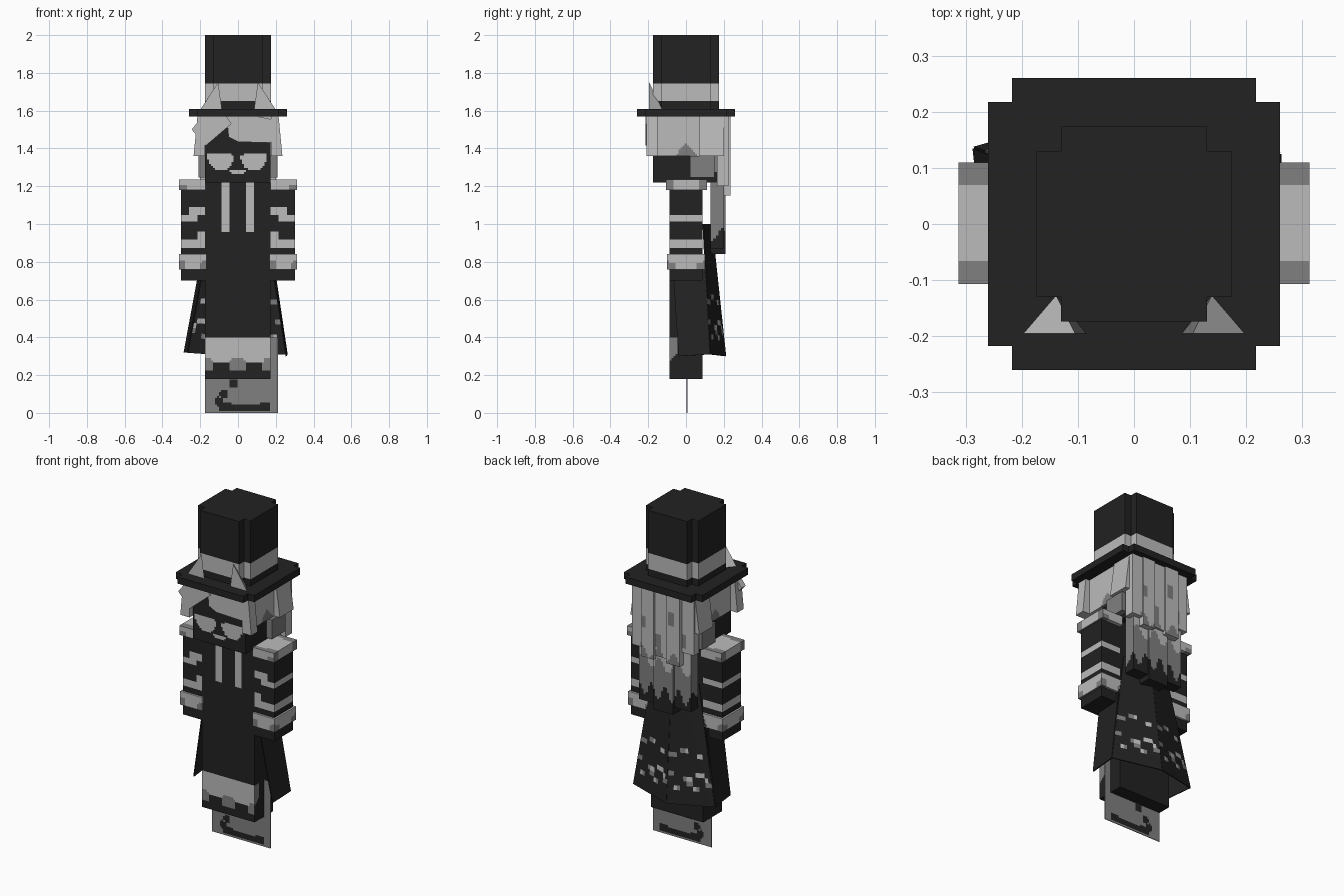
import bpy, bmesh, math
from mathutils import Vector

if "Cube" in bpy.data.objects:
    bpy.data.objects.remove(bpy.data.objects["Cube"])


def material(name, v):
    m = bpy.data.materials.new(name)
    m.diffuse_color = (v, v, v, 1)
    m.use_nodes = True
    m.node_tree.nodes["Principled BSDF"].inputs["Base Color"].default_value = m.diffuse_color
    return m


MATS = [material("black", 0.016), material("light_grey", 0.50), material("mid_grey", 0.215)]
BLACK, LIGHT, MID = 0, 1, 2


def finish(name, bm, normals=True):
    bmesh.ops.remove_doubles(bm, verts=bm.verts, dist=1e-5)
    if normals:
        bmesh.ops.recalc_face_normals(bm, faces=bm.faces)
    me = bpy.data.meshes.new(name)
    bm.to_mesh(me)
    bm.free()
    for m in MATS:
        me.materials.append(m)
    ob = bpy.data.objects.new(name, me)
    bpy.context.collection.objects.link(ob)
    return ob


def grid(bm, a, b, c, d, nu, nv, rule):
    """Fill a quad (bottom left, bottom right, top right, top left) with coloured cells."""
    a, b, c, d = map(Vector, (a, b, c, d))
    P = lambda u, v: a.lerp(b, u).lerp(d.lerp(c, u), v)
    vs = [[bm.verts.new(P(i / nu, j / nv)) for i in range(nu + 1)] for j in range(nv + 1)]
    for j in range(nv):
        for i in range(nu):
            f = bm.faces.new((vs[j][i], vs[j][i + 1], vs[j + 1][i + 1], vs[j + 1][i]))
            f.material_index = rule(i, j, f.calc_center_median())


def box(name, x, y, z, colour, cell=None):
    """Box; colour is an index, or a rule (position, side) sampled on square cells."""
    bm = bmesh.new()
    n = [max(1, round((r[1] - r[0]) / cell)) if cell else 1 for r in (x, y, z)]
    (x0, x1), (y0, y1), (z0, z1) = x, y, z
    sides = {
        "front": ((x0, y0, z0), (x1, y0, z0), (x1, y0, z1), (x0, y0, z1), n[0], n[2]),
        "back": ((x1, y1, z0), (x0, y1, z0), (x0, y1, z1), (x1, y1, z1), n[0], n[2]),
        "right": ((x1, y0, z0), (x1, y1, z0), (x1, y1, z1), (x1, y0, z1), n[1], n[2]),
        "left": ((x0, y1, z0), (x0, y0, z0), (x0, y0, z1), (x0, y1, z1), n[1], n[2]),
        "top": ((x0, y0, z1), (x1, y0, z1), (x1, y1, z1), (x0, y1, z1), n[0], n[1]),
        "bottom": ((x0, y1, z0), (x1, y1, z0), (x1, y0, z0), (x0, y0, z0), n[0], n[1]),
    }
    for side, q in sides.items():
        grid(bm, *q, lambda i, j, p: colour(p, side) if callable(colour) else colour)
    return finish(name, bm)


def prism(name, pts, lo, hi, colour, axis="z"):
    """Extrude an outline along z (points are x, y) or along y (points are x, z)."""
    bm = bmesh.new()
    P = (lambda p, h: (p[0], p[1], h)) if axis == "z" else (lambda p, h: (p[0], h, p[1]))
    f = bm.faces.new([bm.verts.new(P(p, lo)) for p in pts])
    r = bmesh.ops.extrude_face_region(bm, geom=[f])
    step = Vector(P((0, 0), hi - lo))
    bmesh.ops.translate(bm, vec=step, verts=[v for v in r["geom"] if isinstance(v, bmesh.types.BMVert)])
    for f in bm.faces:
        f.material_index = colour
    return finish(name, bm)


def panel(name, quad, nu, nv, rule, thick=0.006):
    bm = bmesh.new()
    grid(bm, *quad, nu, nv, rule)
    ob = finish(name, bm, False)
    m = ob.modifiers.new("thickness", "SOLIDIFY")
    m.thickness, m.offset = thick, 0
    return ob


def notched(r, k):
    """Square outline with its corners cut out."""
    q = [(r, -k), (r, k), (k, k), (k, r)]
    return q + [(-k, r), (-k, k), (-r, k), (-r, -k), (-k, -k), (-k, -r), (k, -r), (k, -k)]


# top hat
prism("hat_brim", notched(0.26, 0.217), 1.57, 1.61, BLACK)
for name, lo, hi, c in (("hat_base", 1.61, 1.65, BLACK), ("hat_band", 1.65, 1.745, LIGHT),
                        ("hat_crown", 1.745, 2.0, BLACK)):
    prism(name, notched(0.174, 0.13), lo, hi, c)

# ears standing on the brim
for s in (-1, 1):
    bm = bmesh.new()
    base = [bm.verts.new((s * x, y, 1.605)) for x, y in ((0.2, -0.195), (0.085, -0.195), (0.14, -0.125))]
    tip = bm.verts.new((s * 0.105, -0.195, 1.75))
    bm.faces.new(base)
    for i in range(3):
        f = bm.faces.new((base[i], base[(i + 1) % 3], tip))
        f.material_index = MID if i == 1 else LIGHT
    finish("ear", bm)


# head with painted face
def head_rule(p, side):
    x, y, z = p
    if side == "front":
        eye = ((abs(x + 0.004) - 0.086) / 0.071) ** 2 + ((z - 1.365) / 0.083) ** 2 < 1
        if eye and z < 1.372 - 0.15 * max(0, 0.06 - abs(x)):
            return LIGHT
        if abs(x) < 0.045 and 1.265 < z < 1.285 and (abs(x) < 0.03 or z > 1.275):
            return LIGHT
    if side in ("left", "right"):
        if z > 1.36:
            return MID if z < 1.43 - abs(y) * 1.2 else LIGHT
        return MID if y > 0.02 and z > 1.27 else BLACK
    return LIGHT if side == "back" else BLACK


box("head", (-0.175, 0.173), (-0.175, 0.173), (1.22, 1.57), head_rule, 0.0109)

# fringe and side locks
prism("fringe_left", [(-0.245, 1.5), (-0.17, 1.415), (-0.035, 1.53), (-0.06, 1.57), (-0.19, 1.57)], -0.215, -0.176, LIGHT, "y")
prism("fringe_right", [(-0.05, 1.46), (0.0, 1.435), (0.16, 1.43), (0.2, 1.44), (0.2, 1.55), (0.1, 1.57), (-0.06, 1.57)], -0.205, -0.176, LIGHT, "y")
prism("fringe_top", [(-0.19, 1.53), (0.19, 1.53), (0.19, 1.57), (-0.19, 1.57)], -0.19, -0.17, LIGHT, "y")
for s in (-1, 1):
    prism("side_lock", [(s * 0.174, 1.36), (s * 0.228, 1.36), (s * 0.2, 1.57), (s * 0.174, 1.57)], 0.07, 0.2, LIGHT, "y")
    prism("temple_lock", [(s * 0.174, 1.36), (s * 0.235, 1.36), (s * 0.215, 1.57), (s * 0.174, 1.57)], -0.21, -0.15, LIGHT, "y")
    box("side_hair", sorted((s * 0.172, s * 0.19)), (-0.15, 0.18), (1.36, 1.57),
        lambda p, side: MID if p.z < 1.43 - abs(p.y) * 1.2 else LIGHT, 0.0109)
    box("lower_lock", sorted((s * 0.172, s * 0.21)), (0.02, 0.15), (1.245, 1.36), MID)


# long back hair: light strands above, mid grey dripping layer below
def strand_rule(p, side):
    if side == "back":
        for x, z in ((0.12, 1.36), (-0.06, 1.42), (-0.13, 1.3), (0.03, 1.26)):
            if abs(p.x - x) < 0.016 and abs(p.z - z) < 0.04:
                return MID
        if p.z < 1.19 + 0.035 * math.sin(p.x * 60):
            return MID
    return LIGHT


ends = [(-0.2, -0.12, 1.23, 0.21), (-0.12, -0.03, 1.15, 0.232), (-0.03, 0.05, 1.17, 0.222),
        (0.05, 0.13, 1.15, 0.235), (0.13, 0.2, 1.2, 0.225)]
for x0, x1, z0, y1 in ends:
    box("back_strand", (x0, x1), (0.165, y1), (z0, 1.57), strand_rule, 0.0135)


def layer_rule(p, side):
    if p.z < 0.95 + 0.04 * math.sin(p.x * 70 + p.y * 40):
        return BLACK
    return LIGHT if side == "back" and p.z > 1.12 + 0.04 * math.sin(p.x * 55) else MID


for x0, x1, z0, y1 in ((-0.17, -0.06, 0.88, 0.195), (-0.06, 0.07, 0.84, 0.21), (0.07, 0.17, 0.87, 0.2)):
    box("lower_back_hair", (x0, x1), (0.13, y1), (z0, 1.25), layer_rule, 0.0135)


# long robe with drawstrings and hem trim
def robe_rule(p, side):
    x, y, z = p
    if side == "front":
        if z > 0.96 and (-0.092 < x < -0.045 or 0.043 < x < 0.088):
            return LIGHT
        for c in (-0.175, -0.002, 0.172):
            if ((x - c) / 0.045) ** 2 + ((z - 0.25) / 0.044) ** 2 < 1 and z > 0.22:
                return MID
        if 0.265 < z < 0.395 or (0.225 < z < 0.27 and abs(abs(x) - 0.09) > 0.045):
            return LIGHT
    if side in ("left", "right") and z < 0.4 and z > 0.27 and y < -0.045 - max(0, 0.32 - z):
        return MID
    return BLACK


box("robe", (-0.175, 0.171), (-0.088, 0.087), (0.18, 1.22), robe_rule, 0.0109)


# striped sleeves, puffed shoulders and cuffs
def sleeve_rule(p, side):
    z, a = p.z, abs(p.x)
    if side == "front":
        bands = ((1.045, 1.09), (0.875, 0.962)) if a < 0.22 else ((1.01, 1.09), (0.875, 0.92)) if a < 0.26 else ((1.01, 1.05), (0.875, 0.92))
    else:
        bands = ((1.01, 1.05), (0.875, 0.92))
    return LIGHT if side not in ("top", "bottom") and any(lo < z < hi for lo, hi in bands) else BLACK


def shoulder_rule(p, side):
    if side == "top":
        return MID if abs(p.y) > (0.065 if abs(p.x) > 0.24 else 0.082) else LIGHT
    if side in ("left", "right"):
        return MID if abs(p.y) > 0.07 else LIGHT
    return MID if p.z < 1.205 and abs(p.x) > 0.27 else LIGHT


def cuff_rule(p, side):
    if side in ("left", "right"):
        return MID if abs(p.y) > 0.055 and p.z < 0.805 - (0.1 - abs(p.y)) * 0.4 else LIGHT
    edge = min(abs(p.x) - 0.167, 0.313 - abs(p.x))
    return MID if p.z < 0.80 and edge < 0.035 else LIGHT


for s, name in ((-1, "left"), (1, "right")):
    box(name + "_sleeve", sorted((s * 0.171, s * 0.302)), (-0.088, 0.087), (0.70, 1.22), sleeve_rule, 0.0109)
    box(name + "_shoulder", sorted((s * 0.172, s * 0.313)), (-0.107, 0.11), (1.18, 1.235), shoulder_rule, 0.0135)
    box(name + "_cuff", sorted((s * 0.167, s * 0.313)), (-0.1, 0.1), (0.76, 0.84), cuff_rule, 0.0109)


# flared coat tails with broken stripes
def dash_rule(i, j, p):
    w = (i // 4) % 2
    if j in (3 + w, 6 - w, 10 + w) and (i + j) % 5 < 3:
        return LIGHT if (i // 3 + j) % 2 else MID
    return BLACK


mid_lo, mid_hi = (-0.02, 0.21, 0.30), (0, 0.135, 1.0)
r_lo, r_hi = (0.26, 0.125, 0.31), (0.15, 0.09, 1.0)
l_lo, l_hi = (-0.285, 0.135, 0.32), (-0.15, 0.09, 1.0)
panel("coat_tail_right", (r_lo, mid_lo, mid_hi, r_hi), 14, 26, dash_rule)
panel("coat_tail_left", (mid_lo, l_lo, l_hi, mid_hi), 14, 26, dash_rule)
plain = lambda i, j, p: BLACK
panel("coat_side_right", ((0.255, -0.04, 0.30), r_lo, (0.19, 0.1, 0.78), (0.18, -0.07, 0.78)), 1, 1, plain)
panel("coat_side_left", (l_lo, (-0.265, -0.04, 0.32), (-0.18, -0.07, 0.78), (-0.2, 0.1, 0.78)), 1, 1, plain)


# flat wisp under the robe, painted with a curl
def wisp_rule(i, j, p):
    x, z = p.x, p.z
    bar = -0.1 < x < 0.17 and 0.012 < z < 0.052 and (z < 0.04 or x < -0.03 or x > 0.12)
    curl = any(math.hypot(x - cx, z - cz) < 0.024 for cx, cz in ((-0.1, 0.06), (-0.075, 0.1), (-0.025, 0.155)))
    return BLACK if bar or curl else MID


panel("wisp", ((-0.175, 0.005, 0), (0.212, 0.005, 0), (0.212, 0.005, 0.4), (-0.175, 0.005, 0.4)), 36, 36, wisp_rule, 0.004)
